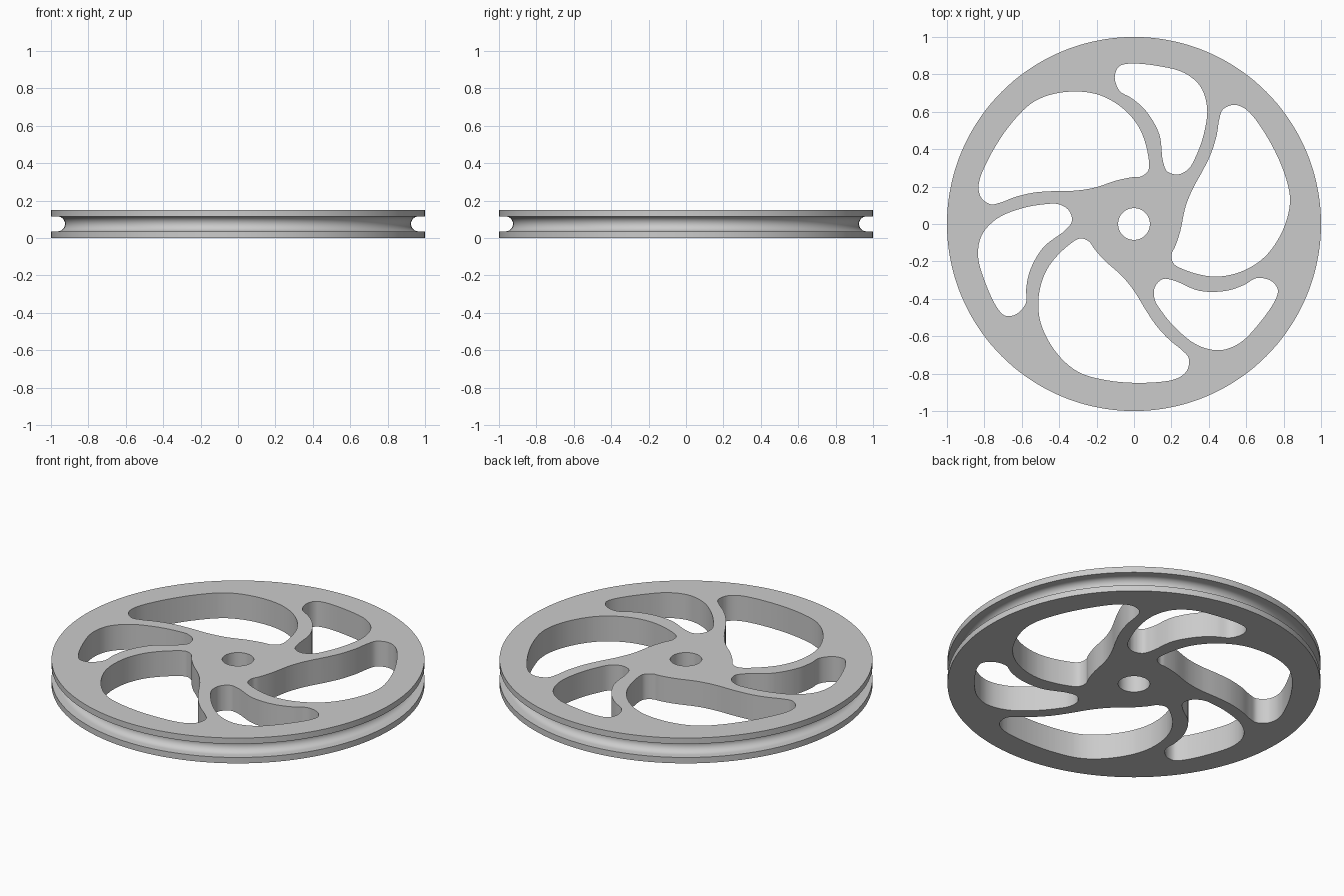
import bpy, bmesh, math
from mathutils import Vector, Matrix

if "Cube" in bpy.data.objects:
    bpy.data.objects.remove(bpy.data.objects["Cube"])

H = 0.15          # wheel thickness
SEG = 144         # steps round the wheel


def new_object(name, bm):
    bmesh.ops.recalc_face_normals(bm, faces=bm.faces)
    me = bpy.data.meshes.new(name)
    bm.to_mesh(me)
    bm.free()
    ob = bpy.data.objects.new(name, me)
    bpy.context.collection.objects.link(ob)
    return ob


def lathe(name, profile):
    """Spin a closed (r, z) profile around z."""
    bm = bmesh.new()
    rings = []
    for i in range(SEG):
        a = 2 * math.pi * i / SEG
        rings.append([bm.verts.new((r * math.cos(a), r * math.sin(a), z)) for r, z in profile])
    n = len(profile)
    for i in range(SEG):
        p, q = rings[i], rings[(i + 1) % SEG]
        for j in range(n):
            k = (j + 1) % n
            bm.faces.new((p[j], q[j], q[k], p[k]))
    return new_object(name, bm)


def smooth_loop(pts, steps=6):
    """Closed centripetal Catmull-Rom curve through the points."""
    pts = [Vector(p) for p in pts]
    n, out = len(pts), []
    for i in range(n):
        p0, p1, p2, p3 = (pts[(i + d) % n] for d in (-1, 0, 1, 2))
        t1 = (p1 - p0).length ** 0.5
        t2 = t1 + (p2 - p1).length ** 0.5
        t3 = t2 + (p3 - p2).length ** 0.5
        for s in range(steps):
            t = t1 + (t2 - t1) * s / steps
            a1 = p0.lerp(p1, t / t1)
            a2 = p1.lerp(p2, (t - t1) / (t2 - t1))
            a3 = p2.lerp(p3, (t - t2) / (t3 - t2))
            b1 = a1.lerp(a2, t / t2)
            b2 = a2.lerp(a3, (t - t1) / (t3 - t1))
            out.append(b1.lerp(b2, (t - t1) / (t2 - t1)))
    return out


def window_cutter(name, pts):
    """Three copies of a window outline, extruded through the wheel."""
    bm = bmesh.new()
    loop = smooth_loop(pts)
    for k in range(3):
        rot = Matrix.Rotation(k * 2 * math.pi / 3, 2)
        low = [bm.verts.new((*(rot @ p), -0.1)) for p in loop]
        top = [bm.verts.new((v.co.x, v.co.y, H + 0.1)) for v in low]
        bm.faces.new(low[::-1])
        bm.faces.new(top)
        for i in range(len(low)):
            j = (i + 1) % len(low)
            bm.faces.new((low[i], low[j], top[j], top[i]))
    ob = new_object(name, bm)
    ob.hide_render = True
    return ob


# Disc with centre bore and round rope groove
gr = 0.04
groove = [(0.965 - gr * math.cos(a), H / 2 + gr * math.sin(a))
          for a in (math.radians(-90 + 15 * i) for i in range(13))]
profile = ([(0.085, 0), (1, 0), (1, H / 2 - gr)] + groove +
           [(1, H / 2 + gr), (1, H), (0.085, H)])
wheel = lathe("pulley_wheel", profile)

# Small curved window
small = window_cutter("small_window_cutter", [
    (-0.103, 0.785), (-0.082, 0.84), (-0.03, 0.857), (0.14, 0.843), (0.27, 0.807),
    (0.355, 0.735), (0.391, 0.62), (0.373, 0.48), (0.33, 0.36), (0.292, 0.295),
    (0.235, 0.265), (0.178, 0.281), (0.155, 0.335), (0.135, 0.48),
    (0.065, 0.603), (-0.01, 0.671), (-0.077, 0.712)])

# Large curved window
large = window_cutter("large_window_cutter", [
    (0.475, 0.612), (0.535, 0.637), (0.60, 0.612), (0.70, 0.485), (0.797, 0.29),
    (0.834, 0.128), (0.797, -0.03), (0.70, -0.175), (0.567, -0.257), (0.42, -0.281),
    (0.26, -0.241), (0.209, -0.208), (0.202, -0.158), (0.22, -0.12), (0.247, -0.04),
    (0.275, 0.09), (0.313, 0.186), (0.37, 0.29), (0.413, 0.38), (0.442, 0.475),
    (0.456, 0.56)])

# Cut the windows
bpy.context.view_layer.objects.active = wheel
wheel.select_set(True)
for cutter in (small, large):
    mod = wheel.modifiers.new(cutter.name, 'BOOLEAN')
    mod.operation = 'DIFFERENCE'
    mod.solver = 'EXACT'
    mod.object = cutter
    bpy.ops.object.modifier_apply(modifier=mod.name)
    bpy.data.objects.remove(cutter)

bpy.ops.object.shade_smooth_by_angle(angle=math.radians(30))
